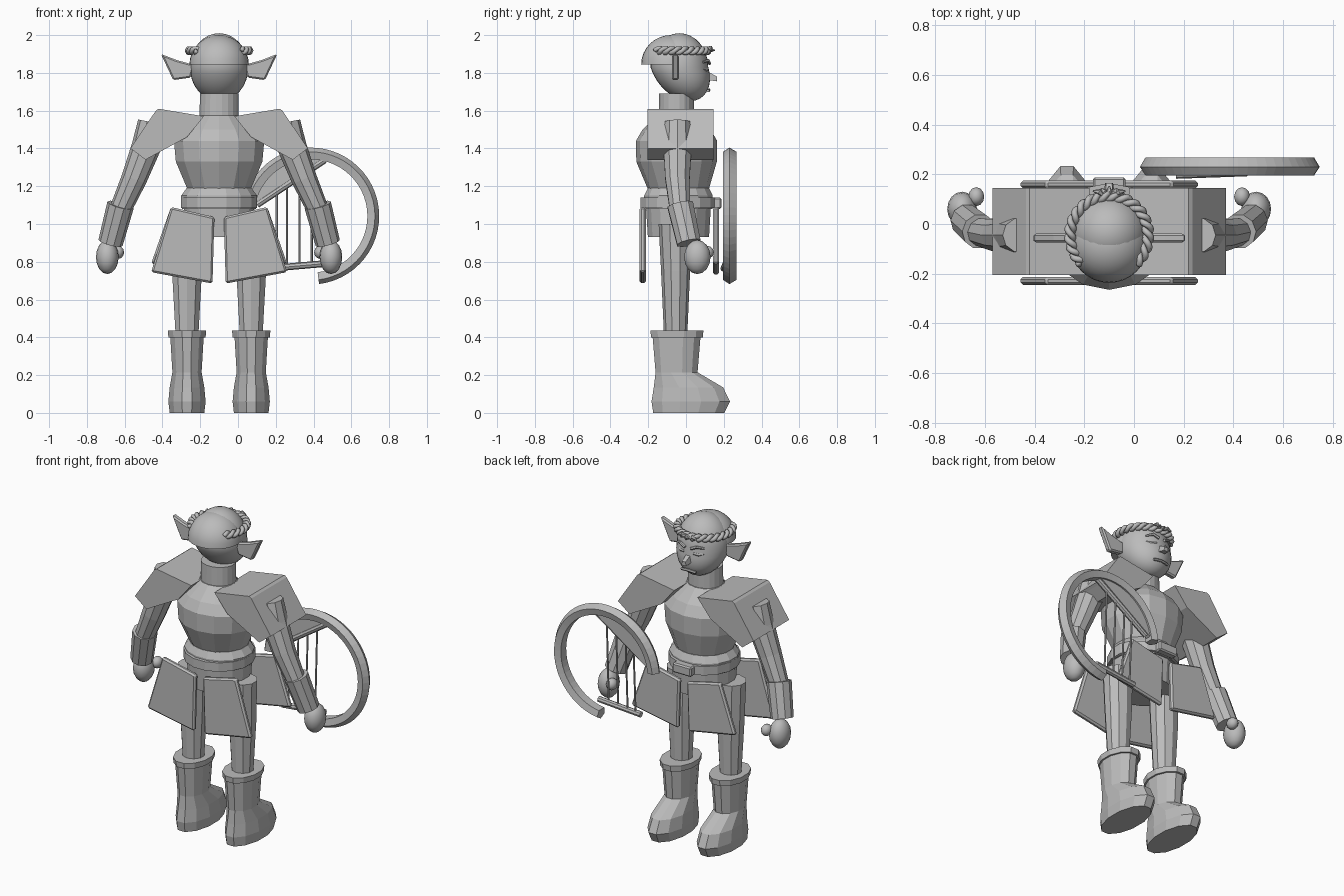
import bpy, bmesh, math
from mathutils import Vector

if "Cube" in bpy.data.objects:
    bpy.data.objects.remove(bpy.data.objects["Cube"])

CX = -0.10  # body centre line
grey = bpy.data.materials.new("plain_grey")
grey.diffuse_color = (0.5, 0.5, 0.5, 1)
grey.use_nodes = True
grey.node_tree.nodes["Principled BSDF"].inputs["Base Color"].default_value = grey.diffuse_color


def finish(name, bm, smooth=False, bevel=0):
    bmesh.ops.recalc_face_normals(bm, faces=bm.faces)
    me = bpy.data.meshes.new(name)
    bm.to_mesh(me)
    bm.free()
    ob = bpy.data.objects.new(name, me)
    bpy.context.collection.objects.link(ob)
    me.materials.append(grey)
    for p in me.polygons:
        p.use_smooth = smooth
    if bevel:
        m = ob.modifiers.new("edge", 'BEVEL')
        m.width, m.segments = bevel, 1
    return ob


def skin(name, rings, smooth=False):
    """Join equal rings of points into a capped shell."""
    bm = bmesh.new()
    vs = [[bm.verts.new(p) for p in r] for r in rings]
    n = len(vs[0])
    for a, b in zip(vs, vs[1:]):
        for i in range(n):
            bm.faces.new((a[i], a[(i + 1) % n], b[(i + 1) % n], b[i]))
    bm.faces.new(vs[0])
    bm.faces.new(vs[-1])
    return finish(name, bm, smooth)


def loft(name, rings, n=12):
    """Horizontal ellipses: (x, y, z, rx, ry)."""
    ang = [2 * math.pi * (i + 0.5) / n for i in range(n)]
    return skin(name, [[(x + rx * math.cos(a), y + ry * math.sin(a), z) for a in ang]
                       for x, y, z, rx, ry in rings])


def tube(name, pts, n=10, ref=(0, 1, 0), smooth=False):
    """Round section along a path: (x, y, z, r)."""
    P = [Vector(p[:3]) for p in pts]
    rings = []
    for i, p in enumerate(P):
        t = (P[min(i + 1, len(P) - 1)] - P[max(i - 1, 0)]).normalized()
        u = t.cross(Vector(ref)).normalized()
        v = t.cross(u)
        r = pts[i][3]
        rings.append([p + r * (math.cos(k * 2 * math.pi / n) * u + math.sin(k * 2 * math.pi / n) * v)
                      for k in range(n)])
    return skin(name, rings, smooth)


def prism(name, pts, y0, y1, bevel=0):
    """Outline in x and z, extruded along y."""
    ob = skin(name, [[(x, y, z) for x, z in pts] for y in (y0, y1)])
    if bevel:
        m = ob.modifiers.new("edge", 'BEVEL')
        m.width, m.segments = bevel, 1
    return ob


def ball(name, c, r, seg=24, smooth=True, shear=0, cut=False):
    bm = bmesh.new()
    bmesh.ops.create_uvsphere(bm, u_segments=seg, v_segments=seg // 2, radius=1)
    if cut:
        g = bm.verts[:] + bm.edges[:] + bm.faces[:]
        bmesh.ops.bisect_plane(bm, geom=g, plane_co=(0, 0, 0), plane_no=(0, 0, -1), clear_outer=True)
        bmesh.ops.holes_fill(bm, edges=[e for e in bm.edges if e.is_boundary])
    for v in bm.verts:
        x, y, z = (v.co[i] * r[i] for i in range(3))
        v.co = (c[0] + x, c[1] + y + max(0, -z) * shear, c[2] + z)
    ob = finish(name, bm, smooth)
    if cut:
        bpy.context.view_layer.objects.active = ob
        ob.select_set(True)
        bpy.ops.object.shade_smooth_by_angle()
        ob.select_set(False)
    return ob


# Head, skull cap and neck
ball("head", (CX, -0.035, 1.83), (0.155, 0.153, 0.18), 32, shear=0.3)
ball("skull_cap", (CX, -0.08, 1.845), (0.157, 0.157, 0.155), 32, cut=True)
loft("neck", [(CX, -0.05, 1.54, 0.105, 0.095), (CX, -0.05, 1.69, 0.103, 0.093)], 20)

# Face
skin("nose", [[(CX + x, y, z) for x, z in q] for y, q in (
    (0.10, ((-0.015, 1.815), (0.015, 1.815), (0.025, 1.765), (-0.025, 1.765))),
    (0.165, ((-0.012, 1.78), (0.012, 1.78), (0.016, 1.755), (-0.016, 1.755))))])
tube("mouth", [(CX + d, 0.122 - 2.5 * d * d, 1.71 - abs(d) * 0.1, 0.008)
               for d in (-0.05, -0.025, 0, 0.025, 0.05)], 6, (0, 0, 1))

# Twisted wreath, open behind
for k in range(2):
    path = []
    for i in range(181):
        t = i / 180
        a = math.radians(-45 + 270 * t)
        w = t * 2 * math.pi * 10 + k * math.pi
        rr = 0.157 + 0.012 * math.cos(w)
        path.append((CX + rr * math.cos(a), -0.045 + rr * math.sin(a), 1.918 + 0.012 * math.sin(w), 0.013))
    tube("wreath_strand", path, 6, (0, 0, 1), True)
for d in (-0.05, -0.025, 0, 0.025, 0.05):
    tube("wreath_leaf", [(CX + d * 0.3, 0.105, 1.92, 0.006), (CX + d * 0.8, 0.13, 1.92 + abs(d) * 0.2, 0.014),
                         (CX + d * 1.3, 0.153 - abs(d) * 0.4, 1.92, 0.003)], 6, (0, 0, 1))

# Torso, waist and hips
loft("torso", [(CX, -0.04, 1.18, 0.17, 0.16), (CX, -0.05, 1.33, 0.235, 0.213),
               (CX, -0.05, 1.44, 0.245, 0.215), (CX, -0.05, 1.50, 0.20, 0.18),
               (CX, -0.05, 1.575, 0.11, 0.10)], 14)
loft("waist_band", [(CX, -0.04, 1.08, 0.20, 0.185), (CX, -0.04, 1.15, 0.205, 0.185),
                    (CX, -0.04, 1.19, 0.175, 0.165)], 16)
loft("belt", [(CX, -0.04, 1.085, 0.205, 0.205), (CX, -0.04, 1.14, 0.205, 0.205)], 16)
loft("hips", [(CX, -0.04, 0.93, 0.185, 0.165), (CX, -0.04, 1.09, 0.19, 0.175)], 16)
prism("buckle", [(CX - 0.065, 1.08), (CX + 0.065, 1.08), (CX + 0.065, 1.14), (CX - 0.065, 1.14)], 0.14, 0.188, 0.008)

for s in (-1, 1):
    def X(d):
        return CX + s * d

    # Ears, brows and eyes
    prism("ear", [(X(0.13), 1.85), (X(0.16), 1.85), (X(0.225), 1.868), (X(0.308), 1.90),
                  (X(0.243), 1.762), (X(0.15), 1.775)], -0.075, -0.038, 0.008)
    tube("brow", [(X(0.02), 0.125, 1.85, 0.009), (X(0.055), 0.118, 1.866, 0.009),
                  (X(0.09), 0.09, 1.856, 0.006)], 6, (0, 0, 1))
    tube("eye", [(X(0.03), 0.115, 1.82, 0.007), (X(0.06), 0.104, 1.815, 0.010),
                 (X(0.085), 0.088, 1.82, 0.007)], 6, (0, 0, 1))

    # Shoulder pad: solid block under two sloping plates
    prism("shoulder_pad", [(X(0.08), 1.57), (X(0.32), 1.61), (X(0.335), 1.60), (X(0.47), 1.40),
                           (X(0.455), 1.39), (X(0.39), 1.34), (X(0.17), 1.46)], -0.205, 0.145)

    # Arm, bracer and hand
    tube("arm", [(X(0.36), -0.045, 1.54, 0.07), (X(0.385), -0.045, 1.41, 0.078), (X(0.45), -0.045, 1.24, 0.068),
                 (X(0.53), -0.03, 1.06, 0.056)])
    tube("bracer", [(X(0.522), -0.03, 1.10, 0.072), (X(0.575), 0.015, 0.90, 0.066)])
    ball("hand", (X(0.592), 0.06, 0.825), (0.06, 0.07, 0.09), 16)
    ball("thumb", (X(0.535), 0.11, 0.85), (0.032, 0.038, 0.035), 12)

    # Leg and tall boot
    loft("leg", [(X(0.17), -0.055, 0.42, 0.064, 0.062), (X(0.17), -0.055, 0.75, 0.083, 0.077),
                 (X(0.17), -0.06, 1.0, 0.09, 0.085)], 10)
    loft("boot", [(X(0.17), 0.015, 0, 0.095, 0.195), (X(0.17), 0.025, 0.06, 0.102, 0.215),
                  (X(0.17), 0.013, 0.135, 0.095, 0.19), (X(0.17), -0.05, 0.215, 0.08, 0.115),
                  (X(0.17), -0.05, 0.41, 0.092, 0.132)], 12)
    loft("boot_cuff", [(X(0.17), -0.048, 0.40, 0.102, 0.142), (X(0.17), -0.048, 0.435, 0.105, 0.145)], 12)

    # Hanging skirt panels, both faces of the body
    for y0, y1, dz in ((-0.245, -0.213, 0), (0.143, 0.175, 0.045)):
        prism("skirt_panel", [(X(0.255), 1.09), (X(0.025), 1.037), (X(0.035), 0.685 + dz),
                              (X(0.36), 0.745 + dz)], y0, y1, 0.01)

# Lyre: curved frame, crest plate, cross bars and strings
LX, LZ = 0.385, 1.042


def arc(a, r):
    a = math.radians(a)
    return LX + r * math.cos(a), LZ + r * math.sin(a)


section = ((0.3, 0.205), (0.34, 0.195), (0.3625, 0.23), (0.34, 0.268), (0.3, 0.258))
rings = []
for i in range(41):
    a = -83 + 258 * i / 40
    rings.append([(arc(a, r)[0], y, arc(a, r)[1]) for r, y in section])
skin("lyre_frame", rings)
prism("lyre_crest", [arc(77 + 95 * i / 12, 0.306) for i in range(13)], 0.215, 0.248)
top_a, top_b = arc(76, 0.306), arc(168, 0.29)
tube("lyre_upper_bar", [(top_a[0], 0.225, top_a[1], 0.018), (top_b[0], 0.225, top_b[1], 0.018)], 8)
tube("lyre_lower_bar", [(0.17, 0.2, 0.765, 0.018), (0.455, 0.21, 0.79, 0.018)], 8)
for x in (0.205, 0.26, 0.325, 0.39):
    f = (x - top_b[0]) / (top_a[0] - top_b[0])
    tube("lyre_string", [(x, 0.205, 0.775, 0.006), (x, 0.225, top_b[1] + f * (top_a[1] - top_b[1]), 0.006)], 6)
